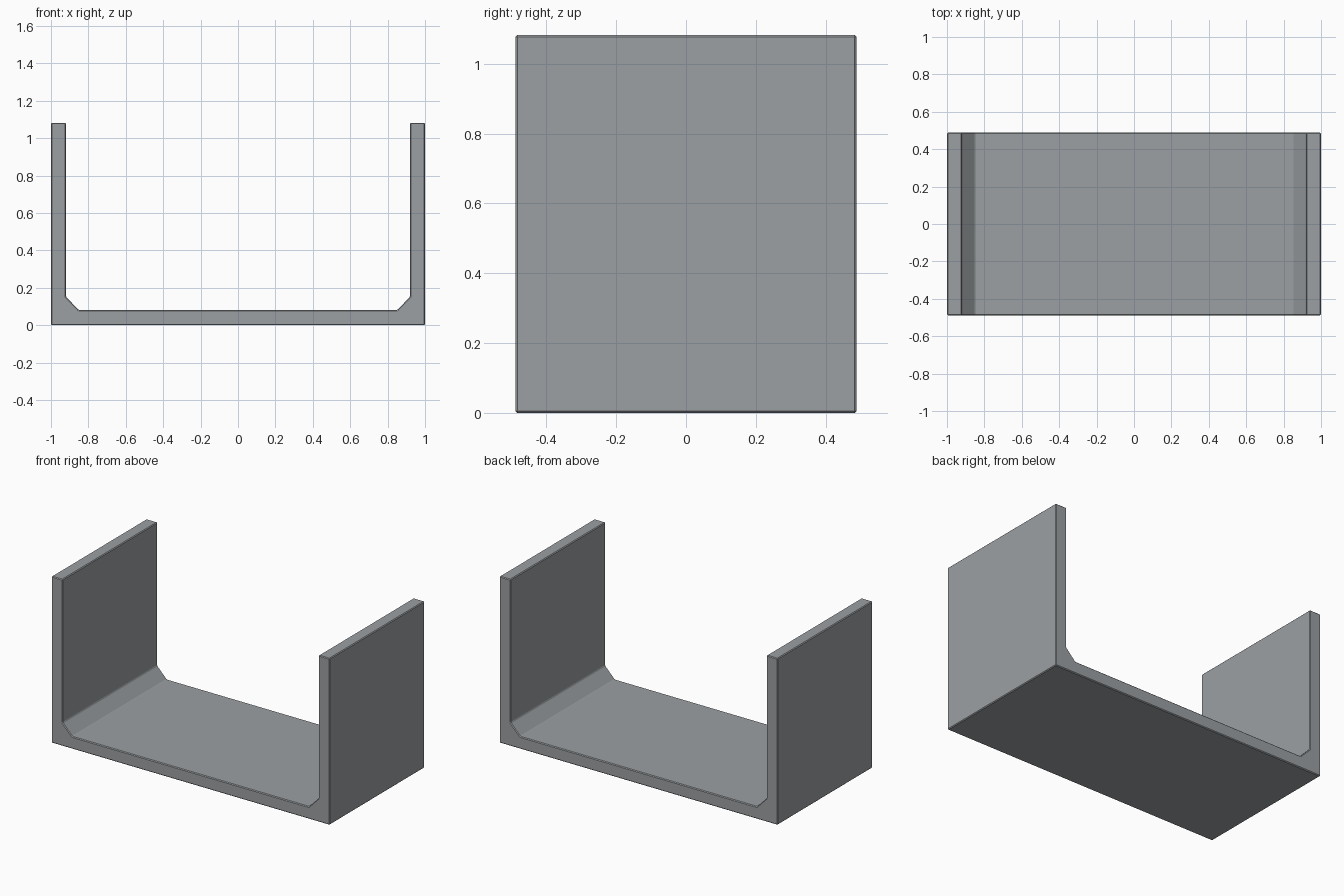
import bpy, bmesh, math

if "Cube" in bpy.data.objects:
    bpy.data.objects.remove(bpy.data.objects["Cube"])

HALF_LENGTH = 0.488

# Flat concrete grey
grey = bpy.data.materials.new("concrete grey")
grey.diffuse_color = (0.33, 0.35, 0.365, 1)
grey.use_nodes = True
grey.node_tree.nodes["Principled BSDF"].inputs["Base Color"].default_value = grey.diffuse_color

# Right half of the U-shaped section, mirrored for the left half
half = [(1, 0), (1, 1.082), (0.92, 1.082), (0.92, 0.152), (0.85, 0.08)]
profile = half + [(-x, z) for x, z in reversed(half)]

# Extrude the section along y
bm = bmesh.new()
face = bm.faces.new([bm.verts.new((x, -HALF_LENGTH, z)) for x, z in profile])
ext = bmesh.ops.extrude_face_region(bm, geom=[face])
verts = [g for g in ext["geom"] if isinstance(g, bmesh.types.BMVert)]
bmesh.ops.translate(bm, verts=verts, vec=(0, 2 * HALF_LENGTH, 0))
bmesh.ops.recalc_face_normals(bm, faces=bm.faces)

mesh = bpy.data.meshes.new("channel")
bm.to_mesh(mesh)
bm.free()
mesh.materials.append(grey)
channel = bpy.data.objects.new("channel", mesh)
bpy.context.collection.objects.link(channel)

# Fine chamfer on every edge
bevel = channel.modifiers.new("edge chamfer", "BEVEL")
bevel.width = 0.005
bevel.segments = 1
bevel.limit_method = 'ANGLE'
bevel.angle_limit = math.radians(30)
